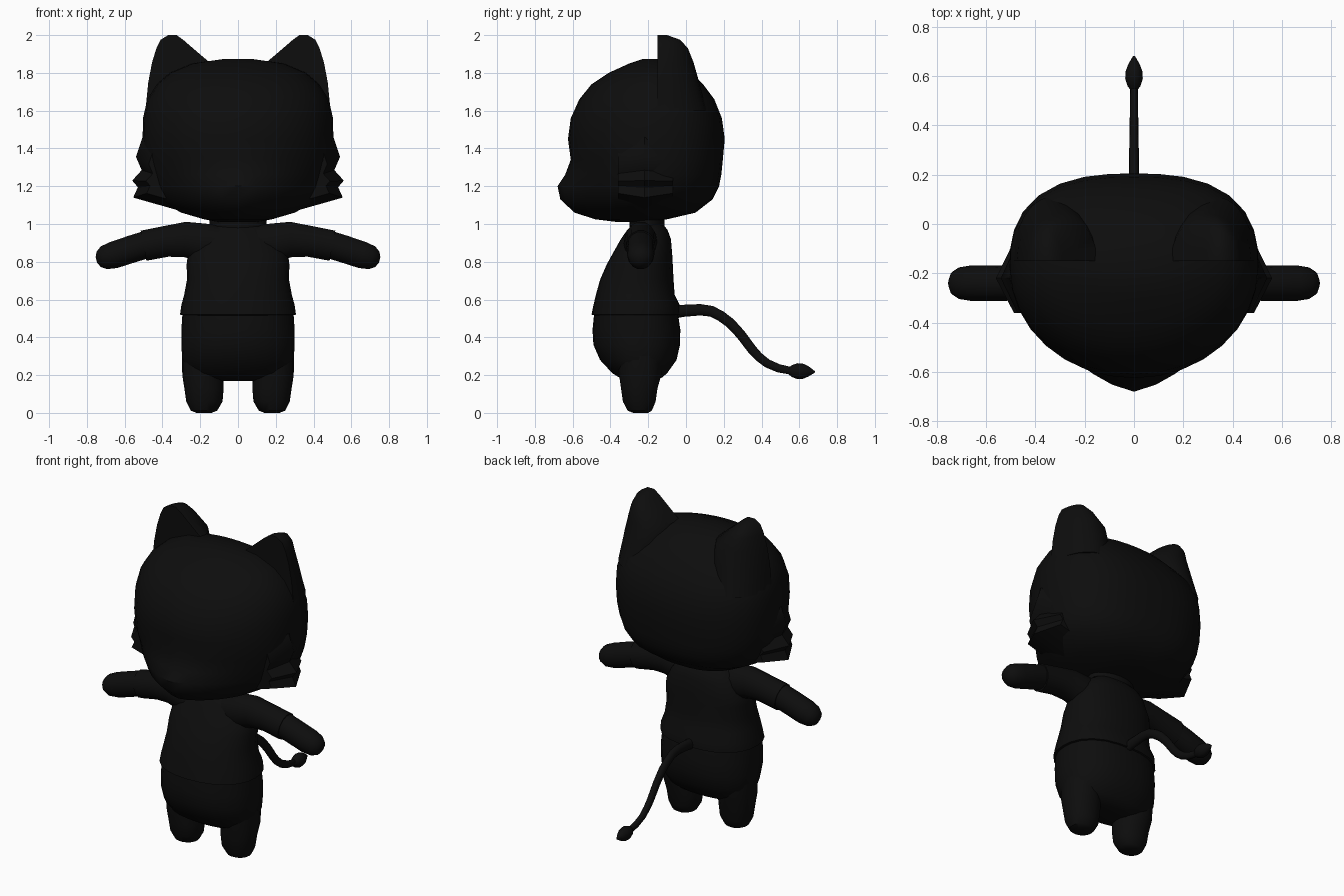
import bpy, bmesh, math
from mathutils import Vector

if "Cube" in bpy.data.objects:
    bpy.data.objects.remove(bpy.data.objects["Cube"])

black = bpy.data.materials.new("soot black")
black.diffuse_color = (0.004, 0.004, 0.004, 1)
black.use_nodes = True
black.node_tree.nodes["Principled BSDF"].inputs["Base Color"].default_value = black.diffuse_color


def make(name, verts, faces, mirror=False):
    """Create an object, optionally mirrored across x = 0."""
    bm = bmesh.new()
    vs = [bm.verts.new(v) for v in verts]
    for f in faces:
        bm.faces.new([vs[i] for i in f])
    bmesh.ops.recalc_face_normals(bm, faces=bm.faces)
    me = bpy.data.meshes.new(name)
    bm.to_mesh(me)
    bm.free()
    me.materials.append(black)
    ob = bpy.data.objects.new(name, me)
    bpy.context.collection.objects.link(ob)
    if mirror:
        mod = ob.modifiers.new("mirror", 'MIRROR')
        mod.use_mirror_merge = False
    return ob


def loft(name, rings, mirror=False):
    """Skin equal-length rings and cap both ends."""
    n = len(rings[0])
    faces = [(r * n + i, r * n + (i + 1) % n, (r + 1) * n + (i + 1) % n, (r + 1) * n + i)
             for r in range(len(rings) - 1) for i in range(n)]
    faces += [tuple(range(n)), tuple(range((len(rings) - 1) * n, len(rings) * n))]
    return make(name, [p for r in rings for p in r], faces, mirror)


def oval(z, w, yf, yb, cx=0.0, nf=2.0, nb=2.0, seg=24, split=0.5):
    """Horizontal superellipse with separate front and back roundness."""
    yc = yf + (yb - yf) * split
    pts = []
    for i in range(seg):
        a = 2 * math.pi * i / seg
        c, s = math.cos(a), math.sin(a)
        n, h = (nb, yb - yc) if s > 0 else (nf, yc - yf)
        k = (abs(c) ** n + abs(s) ** n) ** (-1 / n)
        pts.append((cx + w * c * k, yc + h * s * k, z))
    return pts


def tube(name, path, side, mirror=False, seg=14):
    """Round tube; path holds (point, radius across, radius along side)."""
    side = Vector(side)
    rings = []
    for i, (p, r, q) in enumerate(path):
        a, b = path[max(i - 1, 0)][0], path[min(i + 1, len(path) - 1)][0]
        up = side.cross((Vector(b) - Vector(a)).normalized()).normalized()
        rings.append([Vector(p) + up * r * math.sin(t) + side * q * math.cos(t)
                      for t in (2 * math.pi * k / seg for k in range(seg))])
    return loft(name, rings, mirror)


# Head with a pointed muzzle: z, half width, front, back, front roundness
head = [(1.01, .10, -.36, -.18, 2), (1.025, .18, -.48, -.10, 1.8), (1.06, .30, -.59, .05, 1.6),
        (1.13, .43, -.665, .14, 1.45), (1.20, .475, -.68, .175, 1.45), (1.26, .49, -.64, .187, 1.65),
        (1.34, .50, -.61, .195, 2), (1.45, .505, -.625, .205, 2), (1.56, .503, -.61, .19, 2),
        (1.66, .48, -.565, .15, 2), (1.74, .43, -.50, .09, 2), (1.80, .36, -.41, .03, 2),
        (1.85, .24, -.30, -.05, 2), (1.873, .08, -.23, -.14, 2)]
loft("head", [oval(z, w, f, b, nf=n, nb=2.6 if z < 1.7 else 2.2, seg=32, split=.54)
              for z, w, f, b, n in head])

# Ears, flat in front and rounded behind: z, inner x, outer x, back y
ear = [(1.60, .18, .49, .11), (1.75, .14, .475, .07), (1.855, .15, .455, .04),
       (1.93, .238, .432, .01), (1.975, .29, .41, -.03), (2.0, .325, .37, -.10)]
loft("ears", [[((a + b) / 2 + (b - a) / 2 * math.cos(t), -.15 + (yb + .15) * math.sin(t), z)
               for t in (math.pi * k / 12 for k in range(13))]
              for z, a, b, yb in ear], True)

# Jagged cheek fur, thinning to a ridge at its outer edge
edge = [(.15, 1.025), (.555, 1.14), (.53, 1.195), (.56, 1.23), (.51, 1.285),
        (.54, 1.355), (.505, 1.46), (.30, 1.45)]
m = len(edge)
verts = [(x, -.22, z) for x, z in edge]
for y in (-.36, -.07):
    verts += [(.30 + (x - .30) * .72, y, 1.22 + (z - 1.22) * .72) for x, z in edge]
faces = [tuple(range(m, 2 * m)), tuple(range(2 * m, 3 * m))]
for o in (m, 2 * m):
    faces += [(i, (i + 1) % m, o + (i + 1) % m, o + i) for i in range(m)]
make("cheek_fur", verts, faces, True)

# Neck
loft("neck", [oval(z, .15, -.30, -.115) for z in (.93, 1.04)])

# Shirt: z, half width, front, back
shirt = [(.515, .285, -.48, -.05), (.52, .307, -.50, -.032), (.57, .30, -.49, -.033), (.625, .285, -.477, -.06),
         (.705, .27, -.455, -.066), (.785, .272, -.42, -.07), (.84, .265, -.39, -.073),
         (.92, .22, -.345, -.08), (.97, .18, -.31, -.098), (1.0, .14, -.28, -.125)]
loft("shirt", [oval(z, w, f, b, nf=2.2, nb=2.4) for z, w, f, b in shirt])

# Hips below the hem
hips = [(.17, .13, -.30, -.17), (.185, .22, -.35, -.13), (.21, .26, -.39, -.10), (.28, .295, -.455, -.05),
        (.36, .30, -.49, -.032), (.44, .30, -.495, -.03), (.54, .293, -.485, -.045)]
loft("hips", [oval(z, w, f, b, nf=2.2, nb=2.4) for z, w, f, b in hips])

# Legs: z, centre x, half width, front, back
legs = [(0, .18, .04, -.28, -.20), (.012, .18, .07, -.31, -.18), (.06, .178, .096, -.335, -.16),
        (.13, .18, .104, -.345, -.15), (.20, .187, .108, -.355, -.13), (.30, .19, .106, -.36, -.12)]
loft("legs", [oval(z, w, f, b, cx, 2.2, 2.2, 18) for z, cx, w, f, b in legs], True)

# Sleeves and arms: x, z, vertical radius, depth radius
sleeve = [(.03, .88, .10, .09), (.18, .90, .105, .09), (.28, .918, .096, .082),
          (.38, .908, .084, .077), (.50, .885, .083, .077)]
arm = [(.44, .905, .074, .07), (.56, .868, .074, .072), (.66, .835, .073, .072),
       (.71, .821, .064, .064), (.738, .813, .043, .045), (.75, .81, .015, .015)]
for name, path in (("sleeves", sleeve), ("arms", arm)):
    tube(name, [((x, -.24, z), r, q) for x, z, r, q in path], (0, 1, 0), True)

# Tail and its tuft: y, z, radius
tail = [(-.08, .53, .035), (-.02, .54, .032), (.075, .546, .03), (.135, .538, .029), (.185, .512, .028),
        (.235, .475, .027), (.29, .415, .026), (.35, .335, .025), (.385, .297, .024),
        (.43, .262, .023), (.49, .236, .022), (.56, .222, .02)]
tuft = [(.54, .224, .015), (.56, .222, .031), (.59, .221, .042), (.62, .22, .04), (.65, .219, .026), (.682, .217, .004)]
for name, path, wide in (("tail", tail, .75), ("tail_tuft", tuft, .85)):
    tube(name, [((0, y, z), r, r * wide) for y, z, r in path], (1, 0, 0), seg=12)

# Smooth shading with crisp edges
for ob in bpy.context.collection.objects:
    ob.select_set(True)
    bpy.context.view_layer.objects.active = ob
bpy.ops.object.shade_smooth_by_angle(angle=math.radians(40))
